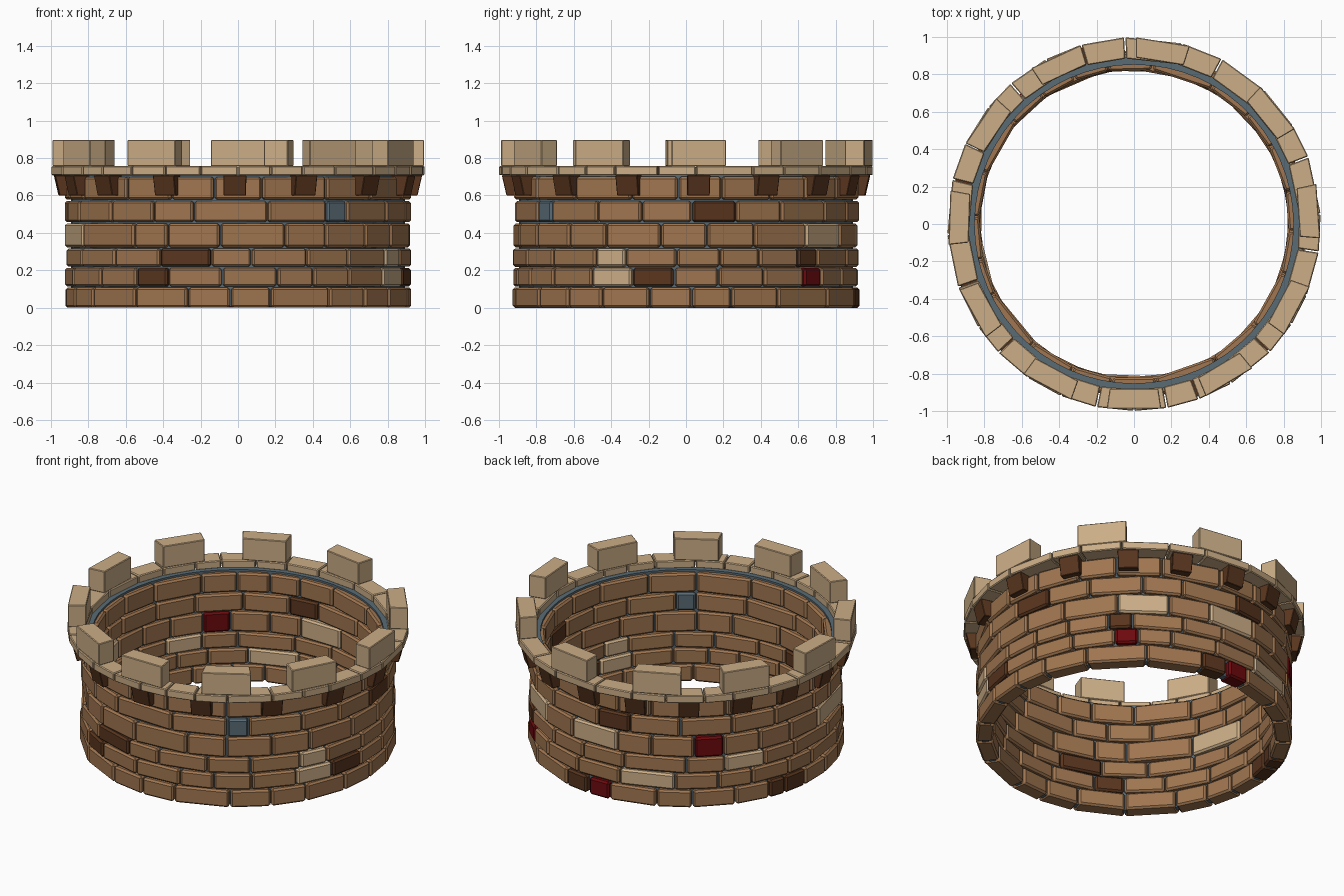
import bpy, bmesh, math, random
from mathutils import Vector

random.seed(4)
if "Cube" in bpy.data.objects:
    bpy.data.objects.remove(bpy.data.objects["Cube"], do_unlink=True)


def make_material(name, rgb):
    m = bpy.data.materials.new(name)
    m.use_nodes = True
    m.diffuse_color = (*rgb, 1)
    m.node_tree.nodes["Principled BSDF"].inputs["Base Color"].default_value = (*rgb, 1)
    return m


MATERIALS = [
    make_material("brown brick", (0.35, 0.18, 0.08)),
    make_material("dark brown brick", (0.10, 0.036, 0.013)),
    make_material("sandstone", (0.60, 0.42, 0.24)),
    make_material("red brick", (0.15, 0.003, 0.004)),
    make_material("blue grey mortar", (0.10, 0.145, 0.175)),
]
BROWN, DARK, SAND, RED, GREY = range(len(MATERIALS))


def polar(angle, radius, z):
    """Angle in degrees from the front, turning towards +x."""
    a = math.radians(angle)
    return Vector((radius * math.sin(a), -radius * math.cos(a), z))


def wedge(bm, a0, a1, r0, r1, z0, z1, mat=BROWN, low_r1=None):
    """Straight-faced block spanning two angles of a ring."""
    rings = []
    for z, outer in ((z0, low_r1 or r1), (z1, r1)):
        rings.append([bm.verts.new(polar(a, r, z))
                      for a, r in ((a0, r0), (a0, outer), (a1, outer), (a1, r0))])
    lo, hi = rings
    faces = [bm.faces.new(lo[::-1]), bm.faces.new(hi)]
    for i in range(4):
        j = (i + 1) % 4
        faces.append(bm.faces.new((lo[i], lo[j], hi[j], hi[i])))
    for f in faces:
        f.material_index = mat


def finish(name, bm, bevel=0.0):
    bmesh.ops.recalc_face_normals(bm, faces=bm.faces)
    me = bpy.data.meshes.new(name)
    bm.to_mesh(me)
    bm.free()
    for m in MATERIALS:
        me.materials.append(m)
    ob = bpy.data.objects.new(name, me)
    bpy.context.collection.objects.link(ob)
    if bevel:
        mod = ob.modifiers.new("worn_edges", "BEVEL")
        mod.width = bevel
        mod.segments = 1
    return ob


def split(start, end, typical):
    """Cut an angular span into uneven pieces."""
    count = max(1, round((end - start) / typical))
    weights = [random.uniform(0.7, 1.3) for _ in range(count)]
    edges = [start]
    for w in weights:
        edges.append(edges[-1] + (end - start) * w / sum(weights))
    return list(zip(edges, edges[1:]))


# Brick courses: bottom, top, and the odd bricks as (start, end, colour)
COURSES = [
    (0.0, 0.108, [(-17, -2.5, BROWN), (-2.5, 11, BROWN), (11, 32, BROWN),
                  (166, 176, DARK), (177, 186, RED), (247, 254, DARK), (254, 264, DARK)]),
    (0.114, 0.213, [(-36, -24, DARK), (57, 71.8, SAND), (71.8, 86, DARK),
                    (133, 141.5, RED), (190, 211, SAND)]),
    (0.219, 0.317, [(-27, -9, DARK), (58.5, 69.5, SAND), (130.5, 139.5, DARK),
                    (229.5, 245, SAND)]),
    (0.323, 0.450, [(-64, -37, BROWN), (-6, 16, BROWN), (134, 153, SAND),
                    (169, 189, SAND), (218, 229, RED), (272, 296, SAND)]),
    (0.457, 0.570, [(-15, 10, BROWN), (31, 39, GREY), (92, 107, DARK), (181, 194, DARK)]),
    (0.578, 0.700, [(-8, 8, BROWN)]),
]
GAP = 0.25
for n, (z0, z1, odd) in enumerate(COURSES):
    bm = bmesh.new()
    following = odd[1:] + [(odd[0][0] + 360, 0, 0)]
    for (a0, a1, mat), nxt in zip(odd, following):
        bricks = [(a0, a1, mat)]
        if nxt[0] - a1 > 2:
            bricks += [(s, e, BROWN) for s, e in split(a1, nxt[0], 17)]
        for s, e, m in bricks:
            wedge(bm, s + GAP, e - GAP, 0.828, 0.927, z0, z1, m)
    finish(f"brick_course_{n + 1}", bm, 0.011)

# Mortar core between the brick faces
bm = bmesh.new()
STEPS = 60
for r0, r1, z0, z1 in ((0.852, 0.892, 0.006, 0.712),):
    profile = ((r0, z0), (r1, z0), (r1, z1), (r0, z1))
    loops = [[bm.verts.new(polar(360 * i / STEPS, r, z)) for r, z in profile]
             for i in range(STEPS)]
    for i in range(STEPS):
        p, q = loops[i], loops[(i + 1) % STEPS]
        for k in range(4):
            bm.faces.new((p[k], q[k], q[(k + 1) % 4], p[(k + 1) % 4])).material_index = GREY
finish("mortar_core", bm)

# Corbels under the coping
bm = bmesh.new()
for a in (-48, -24, -1, 22, 47, 71, 94, 117, 138, 157, 178, 197, 216, 235, 254, 273, 293):
    wedge(bm, a - 3.6, a + 3.6, 0.88, 0.985, 0.60, 0.708, DARK, low_r1=0.96)
finish("corbels", bm, 0.003)

# Coping ring
bm = bmesh.new()
for s, e in split(0, 360, 13):
    wedge(bm, s + 0.2, e - 0.2, 0.885, 0.999, 0.708, 0.757, SAND)
finish("coping_stones", bm, 0.005)

# Battlements
bm = bmesh.new()
for a in (0, 31, 62, 94, 129, 171, 205, 236, 268, 299, 332):
    wedge(bm, a - 8.4, a + 8.4, 0.89, 0.998, 0.757, 0.897, SAND)
finish("merlons", bm, 0.004)
